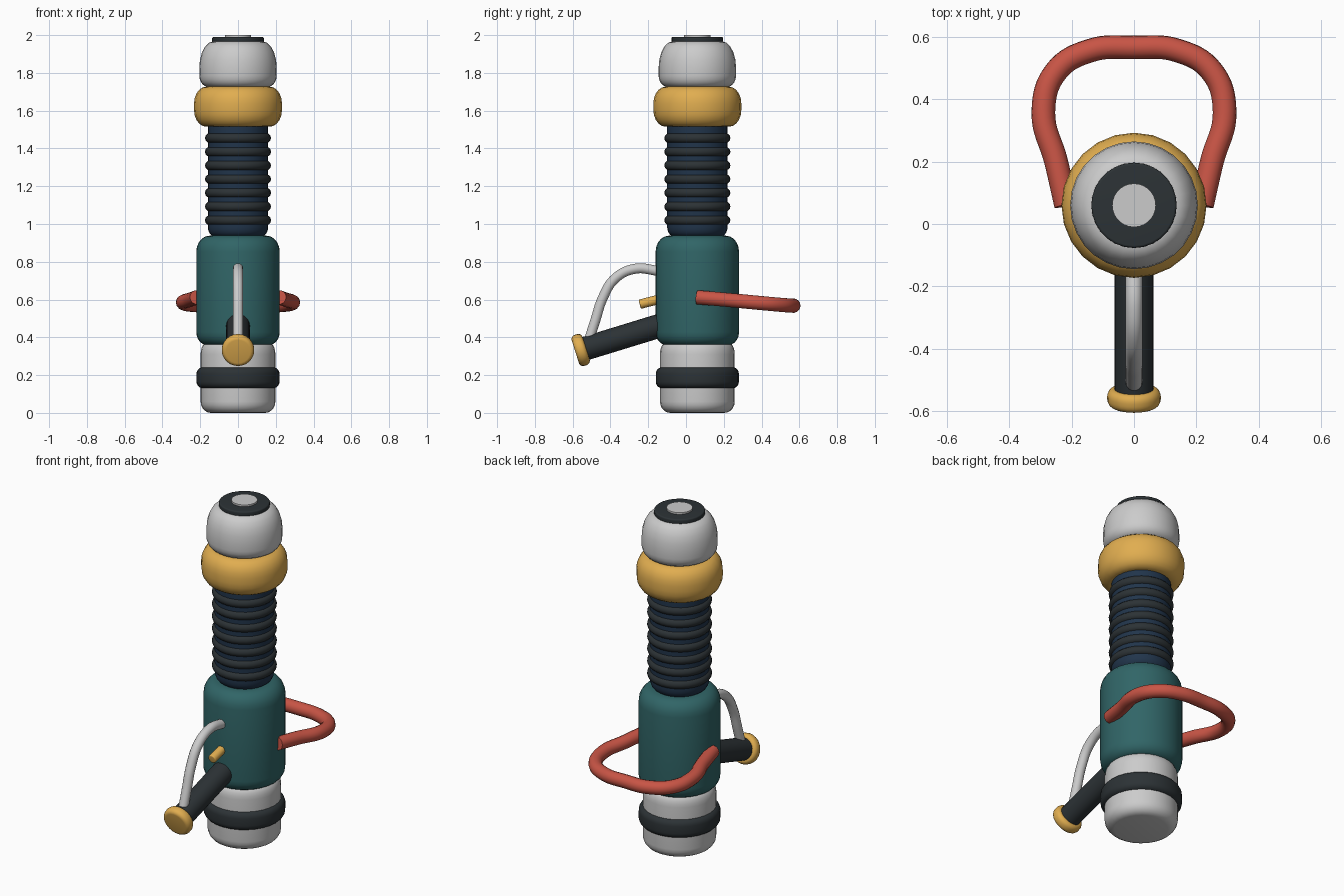
import bpy
import bmesh
from math import sin, cos, pi
from mathutils import Vector, Matrix

if "Cube" in bpy.data.objects:
    bpy.data.objects.remove(bpy.data.objects["Cube"])

AXIS_Y = 0.06
SIDES = 28


def material(name, r, g, b):
    m = bpy.data.materials.new(name)
    m.diffuse_color = (r, g, b, 1)
    m.use_nodes = True
    m.node_tree.nodes["Principled BSDF"].inputs["Base Color"].default_value = m.diffuse_color
    return m


TEAL = material("teal", 0.03, 0.13, 0.135)
GOLD = material("gold", 0.75, 0.42, 0.08)
RED = material("red", 0.58, 0.09, 0.06)
DARK = material("dark", 0.025, 0.032, 0.036)
NAVY = material("navy", 0.015, 0.035, 0.07)


def finish(obj, mat):
    if mat:
        obj.data.materials.append(mat)
    bpy.ops.object.select_all(action='DESELECT')
    obj.select_set(True)
    bpy.context.view_layer.objects.active = obj
    if obj.type == 'CURVE':
        bpy.ops.object.convert(target='MESH')
    bpy.ops.object.shade_smooth_by_angle(angle=0.7)
    return bpy.context.view_layer.objects.active


def drum(name, mat, r, z0, z1, low=(0, 0), high=(0, 0), sides=SIDES, matrix=None):
    """Solid drum; low/high are (inset, height) of the rounded rims."""
    n = 5
    profile = []
    for (dx, dz), edge, up in ((low, z0, 1), (high, z1, -1)):
        if dx == 0:
            arc = [(r, edge)]
        else:
            arc = [(r - dx * (1 - sin(a)), edge + up * dz * (1 - cos(a)))
                   for a in (i * pi / 2 / n for i in range(n + 1))]
        profile += arc if up > 0 else arc[::-1]
    bm = bmesh.new()
    rings = [[bm.verts.new((pr * cos(2 * pi * i / sides), pr * sin(2 * pi * i / sides), pz))
              for i in range(sides)] for pr, pz in profile]
    for a, b in zip(rings, rings[1:]):
        for i in range(sides):
            j = (i + 1) % sides
            bm.faces.new((a[i], a[j], b[j], b[i]))
    bm.faces.new(rings[0][::-1])
    bm.faces.new(rings[-1])
    bm.transform(matrix or Matrix.Translation((0, AXIS_Y, 0)))
    mesh = bpy.data.meshes.new(name)
    bm.to_mesh(mesh)
    bm.free()
    obj = bpy.data.objects.new(name, mesh)
    bpy.context.collection.objects.link(obj)
    return finish(obj, mat)


def rod(name, mat, a, b, r, rim=(0, 0), sides=24):
    """Drum laid between two points."""
    a, b = Vector(a), Vector(b)
    d = b - a
    m = Matrix.Translation(a) @ d.to_track_quat('Z', 'Y').to_matrix().to_4x4()
    return drum(name, mat, r, 0, d.length, rim, rim, sides, m)


def tube(name, mat, points, r):
    """Round bar along a smooth path."""
    c = bpy.data.curves.new(name, 'CURVE')
    c.dimensions = '3D'
    c.bevel_depth = r
    c.bevel_resolution = 5
    c.use_fill_caps = True
    c.resolution_u = 8
    s = c.splines.new('BEZIER')
    s.bezier_points.add(len(points) - 1)
    for p, co in zip(s.bezier_points, points):
        p.co = co
        p.handle_left_type = p.handle_right_type = 'AUTO'
    obj = bpy.data.objects.new(name, c)
    bpy.context.collection.objects.link(obj)
    return finish(obj, mat)


# Foot and main body
drum("base_foot", None, 0.198, 0, 0.37, (0.055, 0.06), (0.03, 0.06))
drum("base_band", DARK, 0.22, 0.13, 0.242, (0.035, 0.035), (0.035, 0.035))
drum("main_body", TEAL, 0.221, 0.358, 0.938, (0.06, 0.07), (0.07, 0.085))

# Ribbed column
drum("column", NAVY, 0.16, 0.935, 1.54, (0.035, 0.05))
for i in range(7):
    bpy.ops.mesh.primitive_torus_add(
        location=(0, AXIS_Y, 1.02 + i * 0.0725), major_radius=0.149, minor_radius=0.026,
        major_segments=SIDES, minor_segments=12)
    ring = bpy.context.object
    ring.name = "column_rib_%d" % (i + 1)
    finish(ring, DARK)

# Collar and top cap
drum("collar", GOLD, 0.233, 1.515, 1.727, (0.065, 0.09), (0.065, 0.09), 24)
drum("top_cap", None, 0.205, 1.725, 1.967, (0.05, 0.06), (0.075, 0.14))
drum("lens_ring", DARK, 0.137, 1.96, 1.99, (0.008, 0.008), (0.008, 0.008))
drum("lens", None, 0.07, 1.98, 2.0)

# Carry handle at the back, mirrored across x
half = [(0.218, 0.06, 0.612), (0.25, 0.2, 0.6), (0.291, 0.36, 0.585),
        (0.25, 0.49, 0.573), (0.14, 0.557, 0.568)]
tube("carry_handle", RED,
     half + [(0, 0.567, 0.568)] + [(-x, y, z) for x, y, z in half[::-1]], 0.038)

# Grip, pommel, guard and trigger at the front
rod("grip", DARK, (0, -0.02, 0.498), (0, -0.555, 0.334), 0.063)
rod("pommel", GOLD, (0, -0.529, 0.342), (0, -0.586, 0.324), 0.086, (0.022, 0.025))
tube("grip_guard", None, [(0, -0.10, 0.735), (0, -0.17, 0.755), (0, -0.27, 0.763),
                          (0, -0.375, 0.712), (0, -0.44, 0.61),
                          (0, -0.48, 0.49), (0, -0.512, 0.39)], 0.027)
rod("trigger", GOLD, (0, -0.10, 0.612), (0, -0.245, 0.575), 0.025, (0.006, 0.006), 16)
